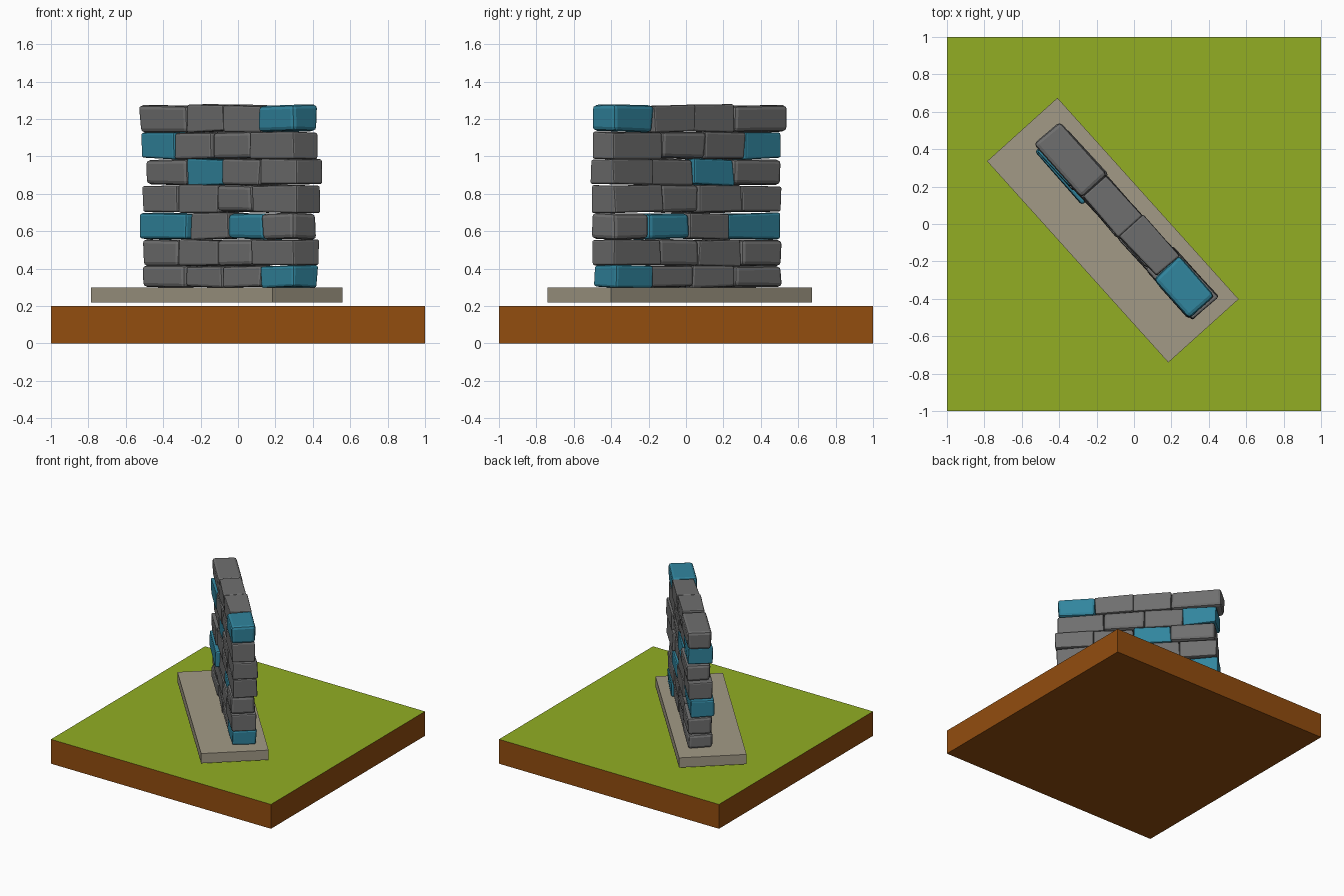
import bpy, bmesh, math, random
from mathutils import Matrix, Vector

if "Cube" in bpy.data.objects:
    bpy.data.objects.remove(bpy.data.objects["Cube"])

random.seed(4)


def material(name, rgb):
    m = bpy.data.materials.new(name)
    lin = [((c / 255 + 0.055) / 1.055) ** 2.4 if c > 10 else c / 255 / 12.92 for c in rgb]
    m.diffuse_color = (*lin, 1)
    m.use_nodes = True
    m.node_tree.nodes["Principled BSDF"].inputs["Base Color"].default_value = m.diffuse_color
    return m


GRASS = material("grass green", (146, 174, 36))
EARTH = material("earth brown", (146, 77, 15))
SLAB = material("pale stone", (162, 154, 134))
GREY = material("brick grey", (111, 111, 111))
BLUE = material("brick blue", (49, 133, 158))


def box(name, lo, hi, mats, matrix=Matrix(), jitter=0.0, bevel=0.0):
    """Box between two corners, with optional worn corners and chamfered edges."""
    bm = bmesh.new()
    bmesh.ops.create_cube(bm, size=1)
    for v in bm.verts:
        v.co = Vector([lo[i] + (v.co[i] + 0.5) * (hi[i] - lo[i]) for i in range(3)])
        v.co += Vector([random.uniform(-jitter, jitter) for _ in range(3)])
    if bevel:
        bmesh.ops.bevel(bm, geom=bm.edges[:], offset=bevel, segments=2,
                        profile=0.5, affect='EDGES')
    mesh = bpy.data.meshes.new(name)
    bm.to_mesh(mesh)
    bm.free()
    ob = bpy.data.objects.new(name, mesh)
    ob.matrix_world = matrix
    for m in mats:
        mesh.materials.append(m)
    bpy.context.collection.objects.link(ob)
    return ob


# Ground tile: brown earth with a grass top
ground = box("ground_tile", (-1, -1, 0), (1, 1, 0.2), [EARTH, GRASS])
for f in ground.data.polygons:
    f.material_index = 1 if f.normal.z > 0.5 else 0

# Foundation slab, turned across the tile
turn = Matrix.Rotation(math.radians(-48), 4, 'Z')
box("foundation_slab", (-0.724, -0.253, 0.22), (0.724, 0.253, 0.30), [SLAB],
    Matrix.Translation((-0.113, -0.033, 0)) @ turn)

# Brick courses: bottom, top, joints along the wall, indices of blue bricks
courses = [
    (0.300, 0.415, (-0.590, -0.250, 0.045, 0.352, 0.610), (3,)),
    (0.415, 0.555, (-0.590, -0.300, 0.005, 0.285, 0.620), ()),
    (0.557, 0.696, (-0.595, -0.215, 0.078, 0.368, 0.620), (0, 2)),
    (0.702, 0.845, (-0.585, -0.305, 0.000, 0.280, 0.630), ()),
    (0.847, 0.985, (-0.577, -0.240, 0.045, 0.345, 0.640), (1,)),
    (0.988, 1.130, (-0.585, -0.331, -0.041, 0.268, 0.620), (0,)),
    (1.132, 1.274, (-0.625, -0.242, 0.045, 0.338, 0.622), (3,)),
]
wall = Matrix.Translation((-0.05, 0.02, 0)) @ turn
for row, (z0, z1, joints, blues) in enumerate(courses):
    for i in range(4):
        half = 0.091 if i in (0, 3) else 0.084
        shift = random.uniform(-0.008, 0.008)
        if row == 2 and i == 0:
            shift = -0.025      # this brick juts out of the front
        box(f"brick_{row + 1}_{i + 1}",
            (joints[i], shift - half, z0), (joints[i + 1], shift + half, z1),
            [BLUE if i in blues else GREY], wall, jitter=0.006,
            bevel=random.choice((0.01, 0.014, 0.022)))
